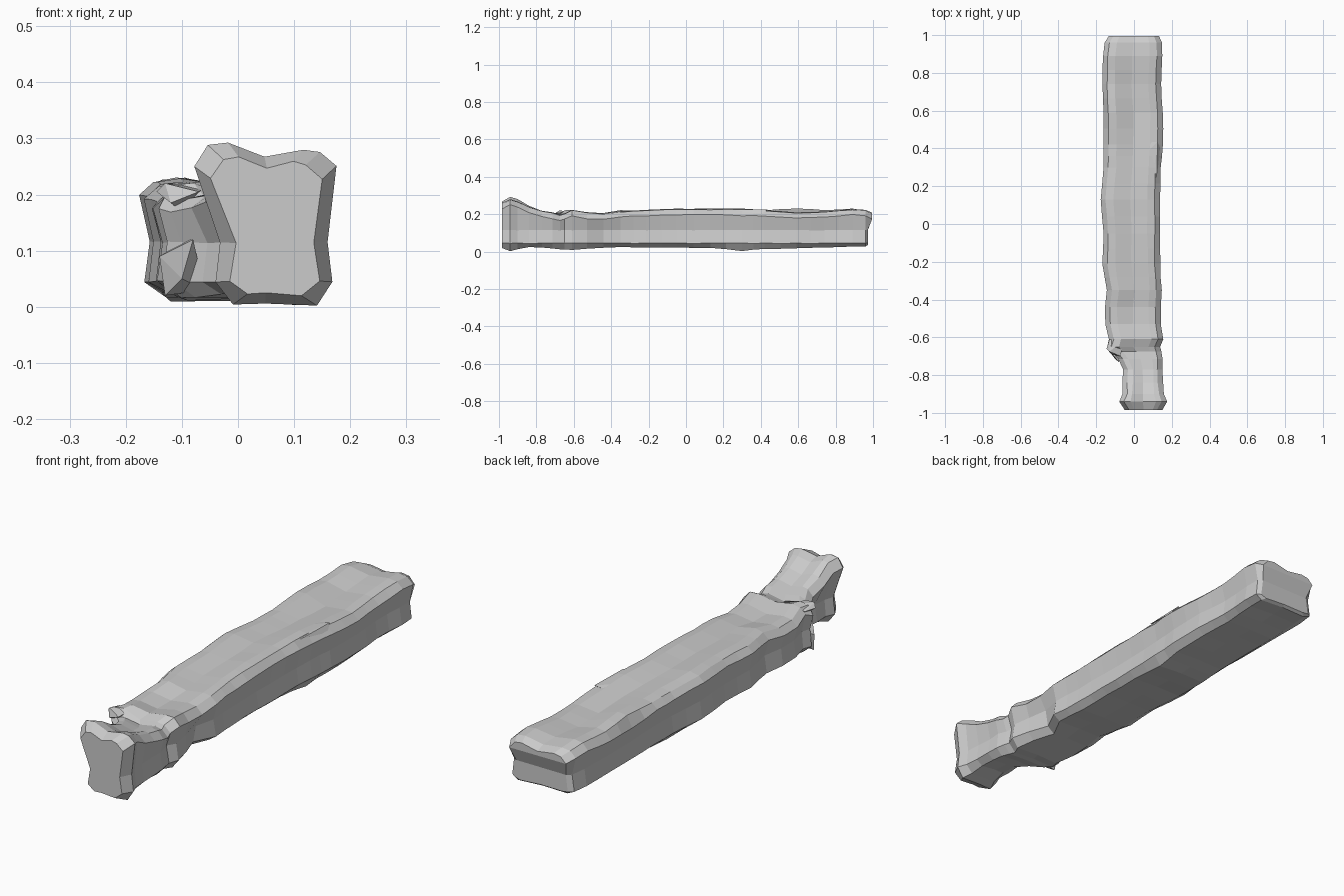
import bpy, bmesh, math, random
from mathutils import Vector

random.seed(4)

# Stations along the beam: y, left x, right x, bottom z, top-left z, top-right z
STATIONS = [
    (-0.985, -0.050, 0.150, 0.020, 0.268, 0.258),
    (-0.940, -0.077, 0.174, 0.001, 0.294, 0.280),
    (-0.900, -0.062, 0.160, 0.012, 0.280, 0.268),
    (-0.840, -0.060, 0.155, 0.025, 0.245, 0.240),
    (-0.770, -0.056, 0.152, 0.022, 0.218, 0.218),
    (-0.715, -0.085, 0.152, 0.018, 0.205, 0.210),
    (-0.675, -0.122, 0.143, 0.012, 0.198, 0.198),
    (-0.650, -0.143, 0.137, 0.012, 0.222, 0.205),
    (-0.610, -0.132, 0.155, 0.008, 0.222, 0.224),
    (-0.530, -0.152, 0.142, 0.014, 0.206, 0.212),
    (-0.440, -0.154, 0.140, 0.022, 0.206, 0.204),
    (-0.350, -0.142, 0.146, 0.024, 0.220, 0.216),
    (-0.210, -0.166, 0.138, 0.020, 0.221, 0.224),
    (-0.050, -0.162, 0.136, 0.022, 0.226, 0.229),
    (0.130, -0.175, 0.138, 0.020, 0.229, 0.228),
    (0.300, -0.160, 0.143, 0.004, 0.222, 0.230),
    (0.420, -0.160, 0.152, 0.014, 0.221, 0.221),
    (0.590, -0.163, 0.154, 0.018, 0.231, 0.210),
    (0.740, -0.166, 0.142, 0.022, 0.222, 0.214),
    (0.890, -0.165, 0.150, 0.028, 0.230, 0.228),
    (0.960, -0.155, 0.148, 0.026, 0.220, 0.222),
    (0.990, -0.135, 0.132, 0.036, 0.203, 0.206),
]


def wobble(a):
    return random.uniform(-a, a)


def section(y, xl, xr, zb, zl, zr, end):
    """Ring of 14 points: bottom row, right side, top row, left side."""
    head = min(1, max(0, (-0.66 - y) / 0.12))
    low = (1 - head) * 0.008 + head * 0.035
    mid = (1 - head) * 0.017 + head * 0.045
    cut = 0.05 * max(0, 1 - abs(y + 0.46) / 0.08)      # chipped lower right edge
    up = min(zl, zr) - 0.03
    cx, w = (xl + xr) / 2, xr - xl
    dip = min(zl, zr) - 0.012
    rim = 0.15 * w
    pts = [
        (xl + low + 0.033, zb + 0.004), (cx, zb + 0.006), (xr - 0.035 - cut, zb),
        (xr - 0.006 - cut, 0.045), (xr - 0.016 - cut * 0.4, 0.115), (xr, up),
        (xr - 0.028, zr - 0.004), (xr - rim - 0.02, zr), (cx, dip), (xl + rim + 0.02, zl),
        (xl + 0.025, zl - 0.006), (xl, up), (xl + mid, 0.115), (xl + low, 0.045)]
    ring = []
    for i, (x, z) in enumerate(pts):
        dy = 0.0
        if end > 0:                                    # hollow, undercut far end
            dy = -0.018 if z < 0.13 else 0.005
        ring.append(Vector((x + wobble(0.002), y + dy, max(0, z + wobble(0.0015)))))
    return ring


def build_beam():
    bm = bmesh.new()
    rows = []
    for k, s in enumerate(STATIONS):
        rows.append(section(*s, end=-1 if k == 0 else int(k == len(STATIONS) - 1)))
        # extra ring between widely spaced stations
        if k + 1 < len(STATIONS) and STATIONS[k + 1][0] - s[0] > 0.1:
            m = [(a + b) / 2 for a, b in zip(s, STATIONS[k + 1])]
            rows.append(section(*m, end=0))
    rings = [[bm.verts.new(p) for p in r] for r in rows]
    for a, b in zip(rings, rings[1:]):
        for i in range(14):
            j = (i + 1) % 14
            bm.faces.new((a[i], a[j], b[j], b[i]))
    # end caps in horizontal bands
    for r in (rings[0], rings[-1]):
        for ids in ((0, 1, 2, 3, 13), (13, 3, 4, 12), (12, 4, 5, 11),
                    (11, 5, 6, 7, 8, 9, 10)):
            bm.faces.new([r[i] for i in ids])
    bmesh.ops.recalc_face_normals(bm, faces=bm.faces)
    return finish("weathered_beam", bm)


def finish(name, bm):
    mesh = bpy.data.meshes.new(name)
    bm.to_mesh(mesh)
    bm.free()
    obj = bpy.data.objects.new(name, mesh)
    bpy.context.collection.objects.link(obj)
    return obj


def chip(name, points):
    """Small angular lump from the hull of a few points."""
    bm = bmesh.new()
    for p in points:
        bm.verts.new(p)
    bmesh.ops.convex_hull(bm, input=bm.verts)
    bmesh.ops.recalc_face_normals(bm, faces=bm.faces)
    return finish(name, bm)


build_beam()

# Broken lip over the step at the narrow end
chip("broken_lip", [(-0.145, -0.66, 0.205), (-0.13, -0.675, 0.22), (-0.07, -0.70, 0.205),
                    (-0.12, -0.69, 0.185), (-0.06, -0.62, 0.212), (-0.13, -0.61, 0.205),
                    (-0.10, -0.64, 0.17)])
chip("lower_splinter", [(-0.13, -0.67, 0.02), (-0.14, -0.66, 0.09), (-0.10, -0.715, 0.05),
                        (-0.08, -0.73, 0.12), (-0.06, -0.66, 0.03), (-0.09, -0.62, 0.12)])
# Raised splinter along the right top edge
chip("edge_splinter", [(0.055, 0.43, 0.213), (0.06, 0.37, 0.222), (0.125, 0.435, 0.224),
                       (0.12, 0.25, 0.224), (0.10, 0.25, 0.226), (0.14, 0.40, 0.20),
                       (0.07, 0.40, 0.20)])
